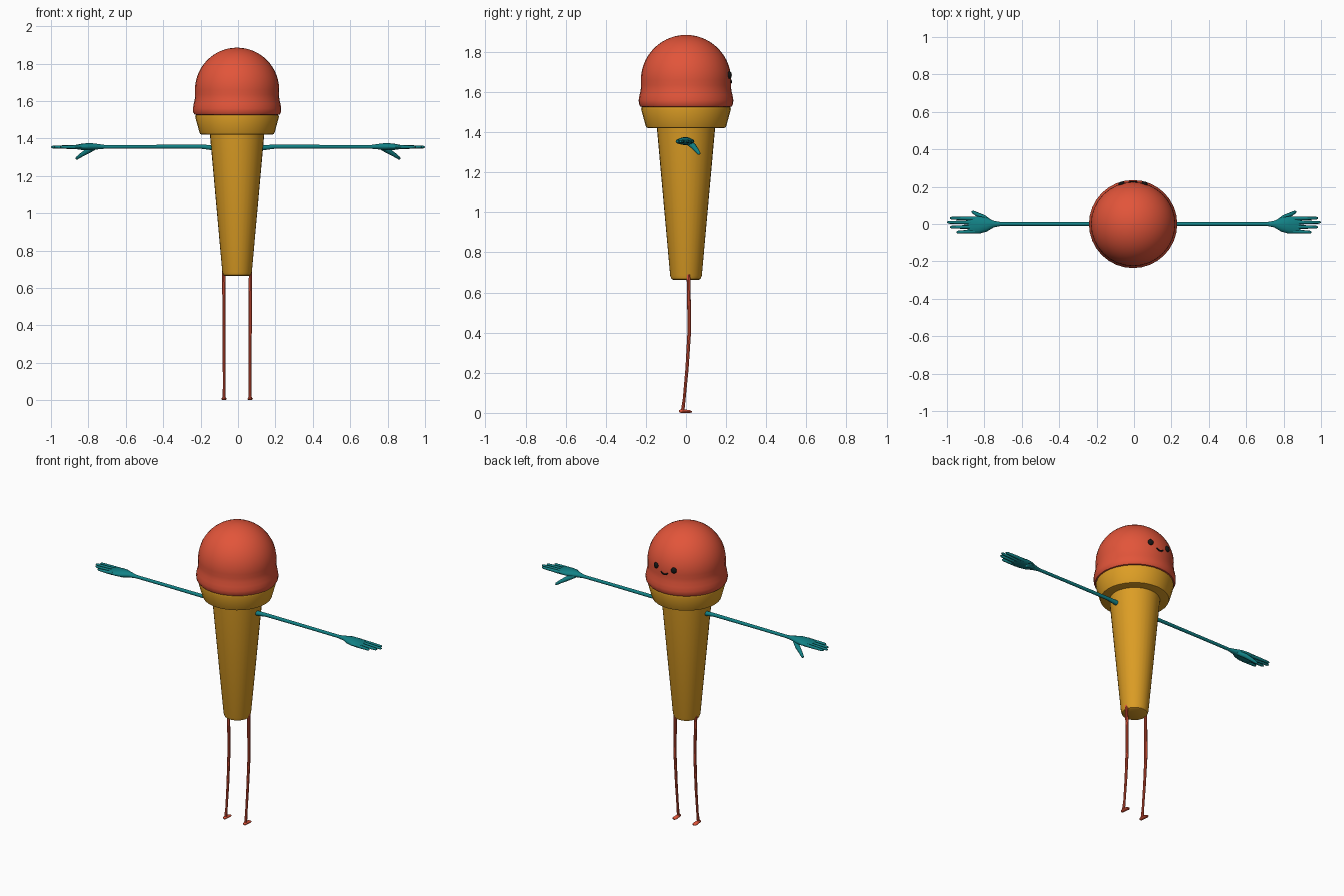
import bpy
import bmesh
from math import sin, cos, pi, radians
from mathutils import Vector

cube = bpy.data.objects.get("Cube")
if cube:
    bpy.data.objects.remove(cube, do_unlink=True)


def material(name, r, g, b):
    m = bpy.data.materials.new(name)
    m.use_nodes = True
    m.diffuse_color = (r, g, b, 1)
    m.node_tree.nodes["Principled BSDF"].inputs["Base Color"].default_value = (r, g, b, 1)
    return m


RED = material("scoop red", 0.76, 0.09, 0.042)
GOLD = material("wafer gold", 0.72, 0.34, 0.018)
TEAL = material("teal", 0.006, 0.22, 0.235)
BLACK = material("face black", 0.008, 0.008, 0.008)


def add_loft(bm, path, radii, sides):
    """Skin elliptical rings along a path; a radius may be one number or a (wide, high) pair."""
    pts = [Vector(p) for p in path]
    rings = []
    for i, p in enumerate(pts):
        t = (pts[min(i + 1, len(pts) - 1)] - pts[max(i - 1, 0)]).normalized()
        u = Vector((1, 0, 0)) if abs(t.z) > 0.8 else Vector((0, 0, 1)).cross(t).normalized()
        v = t.cross(u).normalized()
        u = v.cross(t)
        w, h = radii[i] if isinstance(radii[i], tuple) else (radii[i], radii[i])
        rings.append([bm.verts.new(p + u * w * cos(2 * pi * k / sides) + v * h * sin(2 * pi * k / sides))
                      for k in range(sides)])
    for a, b in zip(rings, rings[1:]):
        for k in range(sides):
            n = (k + 1) % sides
            bm.faces.new((a[k], a[n], b[n], b[k]))
    bm.faces.new(rings[0][::-1])
    bm.faces.new(rings[-1])


def finish(bm, name, mat, angle=40):
    bmesh.ops.recalc_face_normals(bm, faces=bm.faces)
    mesh = bpy.data.meshes.new(name)
    bm.to_mesh(mesh)
    bm.free()
    mesh.materials.append(mat)
    obj = bpy.data.objects.new(name, mesh)
    bpy.context.collection.objects.link(obj)
    bpy.ops.object.select_all(action="DESELECT")
    obj.select_set(True)
    bpy.context.view_layer.objects.active = obj
    bpy.ops.object.shade_smooth_by_angle(angle=radians(angle))
    return obj


def loft(name, mat, path, radii, sides=10):
    bm = bmesh.new()
    add_loft(bm, path, radii, sides)
    return finish(bm, name, mat)


def lathe(name, mat, profile, sides=32):
    return loft(name, mat, [(MID, 0, z) for r, z in profile], [r for r, z in profile], sides)


MID = -0.005   # body axis

# Wafer cone with a wider cup rim
lathe("cone_body", GOLD, [(0.062, 0.663), (0.073, 0.668), (0.079, 0.685), (0.146, 1.43)])
lathe("cone_rim", GOLD, [(0.185, 1.42), (0.197, 1.423), (0.202, 1.435), (0.224, 1.515), (0.222, 1.525)])

# Scoop: skirt bulge under a round dome
skirt = [(0.215, 1.525), (0.228, 1.528), (0.235, 1.54), (0.236, 1.56),
         (0.232, 1.585), (0.226, 1.61), (0.224, 1.635)]
dome = [(0.225 * cos(a), 1.66 + 0.225 * sin(a)) for a in [i * pi / 28 for i in range(14)]]
lathe("scoop", RED, skirt + dome + [(0.004, 1.885)])

# Face on the scoop: two bead eyes and a curved smile
for side, label in ((1, "left"), (-1, "right")):
    bm = bmesh.new()
    bmesh.ops.create_uvsphere(bm, u_segments=16, v_segments=10, radius=0.018)
    eye = finish(bm, label + "_eye", BLACK)
    eye.scale = (0.95, 0.6, 1)
    eye.location = (MID + side * 0.062, 0.217, 1.685)
    eye.rotation_euler.z = -side * 0.28

arc = [pi * (1.1 + 0.8 * i / 8) for i in range(9)]
smile = [(MID + 0.024 * cos(a), 0.224, 1.666 + 0.018 * sin(a)) for a in arc]
loft("smile", BLACK, smile, [0.003] + [0.005] * 7 + [0.003], 8)

# Arms, hands and legs on both sides
FINGERS = [("index", 0.032, 0.985), ("middle", 0.009, 1.0), ("ring", -0.017, 0.985), ("little", -0.044, 0.95)]
for side, label in ((1, "left"), (-1, "right")):
    loft(label + "_arm", TEAL,
         [(side * x, 0, z) for x, z in ((0.12, 1.35), (0.15, 1.352), (0.2, 1.356), (0.5, 1.356), (0.74, 1.355))],
         [0.016, 0.014, 0.011, 0.01, 0.01])

    bm = bmesh.new()
    # Palm widens from the wrist to the knuckles
    add_loft(bm, [(side * x, y, z) for x, y, z in (
        (0.71, 0, 1.355), (0.75, 0, 1.356), (0.79, -0.003, 1.356),
        (0.83, -0.005, 1.355), (0.87, -0.006, 1.354), (0.89, -0.006, 1.354))],
        [0.01, (0.018, 0.015), (0.038, 0.02), (0.047, 0.018), (0.046, 0.011), (0.038, 0.006)], 14)
    for finger, y, tip in FINGERS:
        base = 0.85
        add_loft(bm, [(side * (base + (tip - base) * f), y * (0.9 + 0.1 * f), 1.354) for f in (0, 0.5, 0.93, 1)],
                 [0.011, 0.0095, 0.0075, 0.003], 8)
    # Thumb reaches out and down
    add_loft(bm, [(side * x, y, z) for x, y, z in (
        (0.77, 0.01, 1.35), (0.805, 0.035, 1.332), (0.84, 0.053, 1.31), (0.862, 0.065, 1.294), (0.866, 0.068, 1.29))],
        [0.014, 0.015, 0.011, 0.008, 0.003], 8)
    finish(bm, label + "_hand", TEAL, 60)

    x = MID + side * 0.07
    loft(label + "_leg", RED,
         [(x + side * dx, y, z) for dx, y, z in (
             (0.002, 0.012, 0.69), (0, 0.015, 0.55), (0, 0.016, 0.4),
             (-0.001, 0.005, 0.22), (-0.001, -0.009, 0.07), (0, -0.017, 0.008))],
         [0.009, 0.009, 0.009, 0.008, 0.007, 0.009], 8)
    loft(label + "_foot", RED,
         [(x, y, z) for y, z in ((-0.035, 0.008), (-0.028, 0.009), (-0.01, 0.009), (0.018, 0.007), (0.03, 0.005))],
         [0.004, (0.01, 0.009), (0.012, 0.009), (0.015, 0.007), (0.008, 0.004)], 10)
